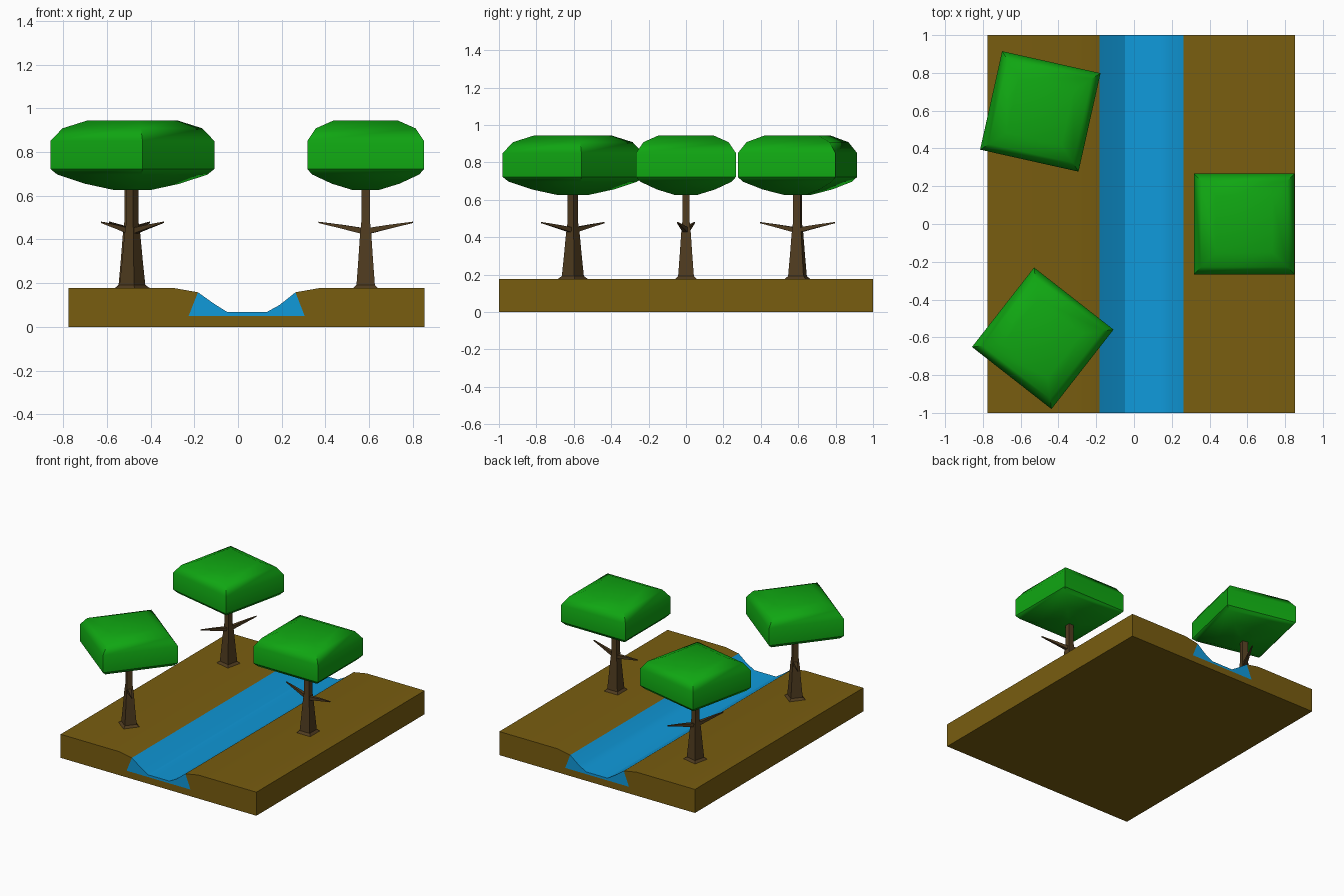
import bpy, bmesh
from math import radians, cos, sin
from mathutils import Vector

if "Cube" in bpy.data.objects:
    bpy.data.objects.remove(bpy.data.objects["Cube"])


def material(name, rgb):
    m = bpy.data.materials.new(name)
    m.diffuse_color = (*rgb, 1)
    m.use_nodes = True
    m.node_tree.nodes["Principled BSDF"].inputs["Base Color"].default_value = m.diffuse_color
    return m


EARTH = material("earth", (0.19, 0.11, 0.005))
WATER = material("water", (0.005, 0.32, 0.7))
BARK = material("bark", (0.08, 0.045, 0.014))
LEAF = material("leaf", (0.005, 0.38, 0.006))


def finish(name, bm, mat, loc=(0, 0, 0), rot=0, angle=30):
    bmesh.ops.recalc_face_normals(bm, faces=bm.faces)
    me = bpy.data.meshes.new(name)
    bm.to_mesh(me)
    bm.free()
    me.materials.append(mat)
    ob = bpy.data.objects.new(name, me)
    bpy.context.collection.objects.link(ob)
    ob.location = loc
    ob.rotation_euler.z = radians(rot)
    bpy.ops.object.select_all(action='DESELECT')
    ob.select_set(True)
    bpy.context.view_layer.objects.active = ob
    bpy.ops.object.shade_smooth_by_angle(angle=radians(angle))
    return ob


def loft(bm, rings):
    """Skin a list of equal-length point rings and cap both ends."""
    loops = [[bm.verts.new(p) for p in ring] for ring in rings]
    n = len(loops[0])
    for a, b in zip(loops, loops[1:]):
        for i in range(n):
            j = (i + 1) % n
            bm.faces.new((a[i], a[j], b[j], b[i]))
    bm.faces.new(loops[0])
    bm.faces.new(loops[-1])


def prism(name, profile, mat):
    bm = bmesh.new()
    loft(bm, [[(x, y, z) for x, z in profile] for y in (-1, 1)])
    return finish(name, bm, mat)


def square_stack(bm, profile):
    """Square cross-sections given as (half width, height)."""
    loft(bm, [[(-r, -r, z), (r, -r, z), (r, r, z), (-r, r, z)] for r, z in profile])


# Ground block with a dovetail channel for the stream
prism("ground", [(-0.775, 0), (0.853, 0), (0.853, 0.177), (0.37, 0.177), (0.263, 0.158),
                 (0.305, 0.05), (-0.226, 0.05), (-0.183, 0.158), (-0.29, 0.177),
                 (-0.775, 0.177)], EARTH)

# Stream bed filling the channel
prism("stream", [(-0.226, 0.05), (0.305, 0.05), (0.263, 0.158), (0.19, 0.1), (0.13, 0.067),
                 (-0.048, 0.067), (-0.11, 0.106), (-0.183, 0.158)], WATER)

TRUNK = [(0.06, 0.174), (0.042, 0.192), (0.034, 0.3), (0.026, 0.42), (0.02, 0.48), (0.02, 0.64)]
CANOPY = [(0.06, 0.626), (0.155, 0.655), (0.245, 0.697), (0.267, 0.722), (0.267, 0.85),
          (0.228, 0.908), (0.149, 0.943)]


def tree(tag, x, y, rot):
    loc = (x, y, 0)
    # Tapered square trunk
    bm = bmesh.new()
    square_stack(bm, TRUNK)
    finish("trunk_" + tag, bm, BARK, loc, rot)
    # Two thin opposite branches
    for k, a in enumerate((-12, 168)):
        d = Vector((cos(radians(a)), sin(radians(a)), 0))
        s = Vector((-d.y, d.x, 0))
        up = Vector((0, 0, 1))
        rings = []
        for dist, z, r in ((0.01, 0.438, 0.014), (0.11, 0.458, 0.009), (0.22, 0.478, 0.003)):
            c = d * dist + up * z
            rings.append([c + s * r + up * r, c - s * r + up * r,
                          c - s * r - up * r, c + s * r - up * r])
        bm = bmesh.new()
        loft(bm, rings)
        finish(f"branch_{tag}_{k + 1}", bm, BARK, loc, rot)
    # Rounded square canopy
    bm = bmesh.new()
    square_stack(bm, CANOPY)
    finish("canopy_" + tag, bm, LEAF, loc, rot, 38)


tree("right", 0.584, 0, 0)
tree("back_left", -0.496, 0.596, 77.4)
tree("front_left", -0.483, -0.605, 142)
